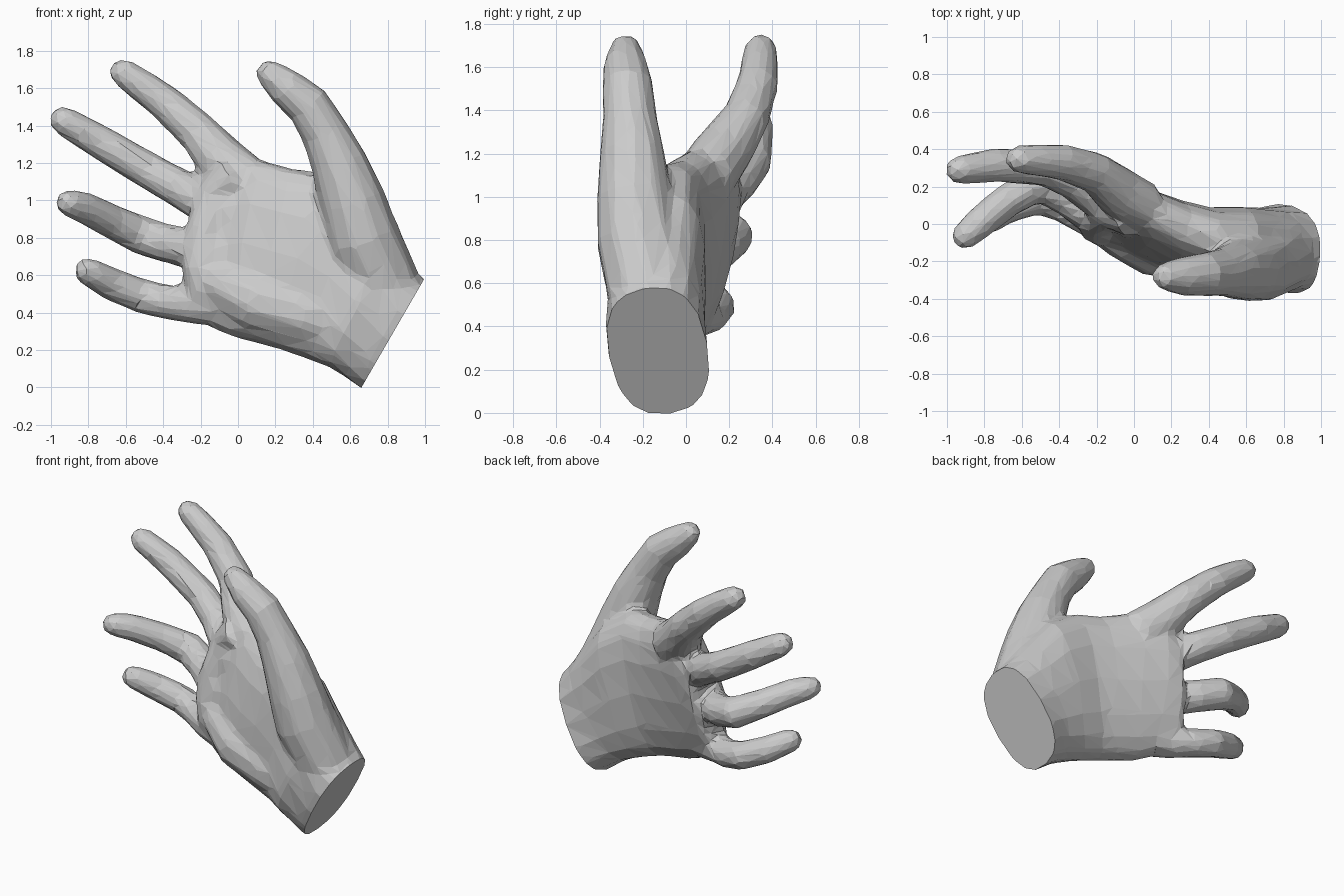
import bpy, bmesh, math
from mathutils import Vector

if "Cube" in bpy.data.objects:
    bpy.data.objects.remove(bpy.data.objects["Cube"])

bm = bmesh.new()


def loft(rings):
    """Skin a list of equal-length point rings into a closed solid."""
    vs = [[bm.verts.new(p) for p in r] for r in rings]
    n = len(vs[0])
    for a, b in zip(vs, vs[1:]):
        for i in range(n):
            j = (i + 1) % n
            bm.faces.new((a[i], a[j], b[j], b[i]))
    bm.faces.new(vs[0][::-1])
    bm.faces.new(vs[-1])


def ring(c, u, v, n, power=1.0):
    pts = []
    for i in range(n):
        t = 2 * math.pi * i / n
        co, si = math.cos(t), math.sin(t)
        pts.append(c + u * math.copysign(abs(co) ** power, co)
                   + v * math.copysign(abs(si) ** power, si))
    return pts


def digit(path, n=10):
    """Round tube through (x, y, z, radius) points with a rounded tip."""
    p = [Vector(q[:3]) for q in path]
    r = [q[3] for q in path]
    end = (p[-1] - p[-2]).normalized()
    p += [p[-1] + end * r[-1] * 0.6, p[-1] + end * r[-1] * 0.95]
    r += [r[-1] * 0.8, r[-1] * 0.45]
    rings = []
    for i, c in enumerate(p):
        t = (p[min(i + 1, len(p) - 1)] - p[max(i - 1, 0)]).normalized()
        u = t.cross(Vector((0, 1, 0))).normalized()
        rings.append(ring(c, u * r[i], u.cross(t) * r[i], n))
    loft(rings)


# Palm: thumb-side edge, little-finger-side edge, half thickness
palm = [
    ((1.10, -.19, .51), (.77, -.06, -.07), .225),
    ((.98, -.19, .585), (.65, -.07, .00), .235),
    ((.84, -.15, .79), (.50, -.13, .10), .23),
    ((.66, -.09, 1.02), (.36, -.12, .155), .20),
    ((.46, -.07, 1.15), (.22, -.11, .20), .18),
    ((.30, -.02, 1.17), (.10, -.09, .235), .175),
    ((.12, .07, 1.22), (-.04, -.06, .27), .16),
    ((-.06, .17, 1.22), (-.20, .00, .345), .13),
    ((-.17, .20, 1.10), (-.29, .04, .39), .105),
    ((-.19, .21, 1.06), (-.32, .05, .43), .085),
]
rings = []
for a, b, h in palm:
    a, b = Vector(a), Vector(b)
    u = (a - b) / 2
    v = Vector((0.15, 1, 0))
    v = (v - u * v.dot(u) / u.length_squared).normalized() * h
    rings.append(ring((a + b) / 2, u, v, 16, 0.8))
loft(rings)

# Fleshy heel on the little-finger side, and pads under the finger roots
digit([(.62, -.18, .30, .13), (.38, -.16, .38, .165), (.10, -.11, .46, .175),
       (-.08, -.04, .55, .14)])
digit([(0, .04, 1.14, .12), (-.12, .08, 1.02, .11), (-.18, .03, .84, .1),
       (-.2, -.01, .64, .1), (-.17, -.02, .5, .1)])
# Index, middle, ring and little fingers
digit([(.05, .09, 1.10, .14), (-.09, .175, 1.215, .138), (-.21, .275, 1.36, .113),
       (-.38, .33, 1.515, .1), (-.50, .34, 1.605, .09), (-.61, .345, 1.68, .08)])
digit([(0, .04, .92, .13), (-.18, .13, .99, .115), (-.32, .23, 1.07, .105),
       (-.48, .30, 1.16, .1), (-.74, .315, 1.315, .094), (-.93, .29, 1.425, .081)])
digit([(-.05, 0, .70, .12), (-.24, .06, .74, .108), (-.38, .16, .77, .106),
       (-.52, .215, .815, .106), (-.68, .125, .89, .093), (-.82, .01, .96, .088),
       (-.90, -.06, .985, .078)])
digit([(-.05, -.03, .44, .12), (-.24, .03, .44, .102), (-.40, .11, .46, .094),
       (-.52, .14, .49, .094), (-.68, .09, .555, .09), (-.80, .01, .62, .078)])
# Thumb with its fleshy base
digit([(.85, -.15, .41, .18), (.77, -.18, .58, .195), (.67, -.22, .8, .2),
       (.61, -.24, 1.0, .18), (.54, -.25, 1.2, .155), (.465, -.26, 1.36, .13),
       (.375, -.27, 1.51, .122), (.25, -.28, 1.61, .105), (.175, -.28, 1.675, .08)])
bmesh.ops.recalc_face_normals(bm, faces=bm.faces)

mesh = bpy.data.meshes.new("hand")
bm.to_mesh(mesh)
bm.free()
hand = bpy.data.objects.new("hand", mesh)
bpy.context.collection.objects.link(hand)
bpy.context.view_layer.objects.active = hand
hand.select_set(True)

# Fuse the parts, soften the webbing, reduce to a faceted low-poly skin
m = hand.modifiers.new("fuse", 'REMESH')
m.mode = 'VOXEL'
m.voxel_size = 0.02
m = hand.modifiers.new("soften", 'SMOOTH')
m.factor = 0.5
m.iterations = 12
m = hand.modifiers.new("facets", 'DECIMATE')
m.ratio = 0.05
for name in [m.name for m in hand.modifiers]:
    bpy.ops.object.modifier_apply(modifier=name)

# Flat cut across the wrist
mesh = hand.data
bm = bmesh.new()
bm.from_mesh(mesh)
cut = bmesh.ops.bisect_plane(bm, geom=bm.verts[:] + bm.edges[:] + bm.faces[:],
                             plane_co=(.99, 0, .57), plane_no=(.57, 0, -.33),
                             clear_outer=True)
edges = [e for e in cut["geom_cut"] if isinstance(e, bmesh.types.BMEdge)]
bmesh.ops.holes_fill(bm, edges=edges, sides=0)
for f in bm.faces:
    f.smooth = False
bm.to_mesh(mesh)
bm.free()
